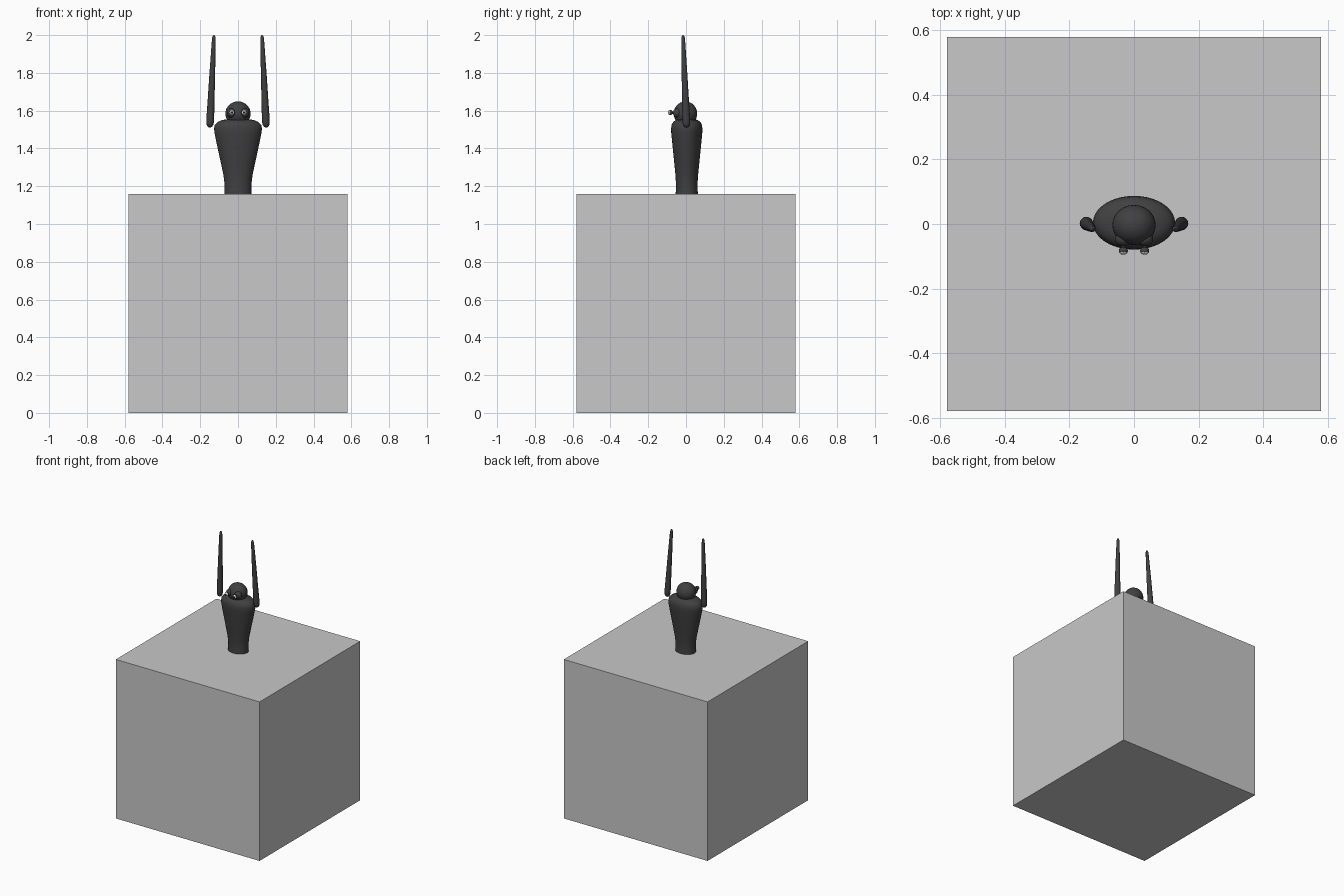
import bpy, bmesh, math
from mathutils import Vector

if "Cube" in bpy.data.objects:
    bpy.data.objects.remove(bpy.data.objects["Cube"])


def material(name, rgb):
    m = bpy.data.materials.new(name)
    m.diffuse_color = (*rgb, 1)
    m.use_nodes = True
    m.node_tree.nodes["Principled BSDF"].inputs["Base Color"].default_value = m.diffuse_color
    return m


GREY = material("light grey", (0.58, 0.58, 0.58))
DARK = material("charcoal", (0.052, 0.052, 0.053))
WHITE = material("eye white", (0.8, 0.8, 0.8))
BLACK = material("pupil black", (0.01, 0.01, 0.01))


def finish(bm, name, mats, smooth=True):
    bmesh.ops.recalc_face_normals(bm, faces=bm.faces)
    mesh = bpy.data.meshes.new(name)
    for f in bm.faces:
        f.smooth = smooth
    bm.to_mesh(mesh)
    bm.free()
    for m in mats:
        mesh.materials.append(m)
    ob = bpy.data.objects.new(name, mesh)
    bpy.context.collection.objects.link(ob)
    return ob


def loft(name, rings, mat, sides=32):
    """Skin stacked ellipses given as (x, y, z, half width, half depth)."""
    bm = bmesh.new()
    loops = []
    for x, y, z, rx, ry in rings:
        loops.append([bm.verts.new((x + rx * math.cos(t), y + ry * math.sin(t), z))
                      for t in (2 * math.pi * i / sides for i in range(sides))])
    for a, b in zip(loops, loops[1:]):
        for i in range(sides):
            j = (i + 1) % sides
            bm.faces.new((a[i], a[j], b[j], b[i]))
    bm.faces.new(loops[0][::-1])
    bm.faces.new(loops[-1])
    return finish(bm, name, [mat])


def ball(name, centre, radii, mats, rule=None):
    bm = bmesh.new()
    bmesh.ops.create_uvsphere(bm, u_segments=24, v_segments=16, radius=1)
    if rule:
        for f in bm.faces:
            f.material_index = rule(f.calc_center_median().normalized())
    for v in bm.verts:
        v.co = Vector([c + p * r for c, p, r in zip(centre, v.co, radii)])
    return finish(bm, name, mats)


# Plinth block
bm = bmesh.new()
bmesh.ops.create_cube(bm, size=1.158)
bmesh.ops.translate(bm, verts=bm.verts, vec=(0, 0, 0.579))
finish(bm, "plinth", [GREY], smooth=False)

# Torso with wide rounded shoulders
torso = [(1.158, .072, .059), (1.175, .072, .058), (1.21, .071, .057),
         (1.26, .077, .060), (1.32, .090, .066), (1.38, .103, .072),
         (1.44, .116, .078), (1.48, .124, .082), (1.505, .127, .083),
         (1.525, .123, .080), (1.54, .108, .072), (1.55, .085, .058),
         (1.556, .05, .036)]
loft("torso", [(0, .004, z, rx, ry) for z, rx, ry in torso], DARK, 40)

# Head
ball("head", (0, -.003, 1.584), (.067, .062, .065), [DARK])


def eye_colour(n):
    # Pupil at the very front, white around it, dark behind
    return 2 if n.y < -.88 else 1 if n.y < -.35 else 0


for side, label in ((-1, "right"), (1, "left")):
    # Raised arm, rounded at both ends and leaning inwards
    arm = [(0, .004), (.004, .011), (.012, .017), (.025, .020), (.05, .0205),
           (.15, .018), (.27, .0155), (.38, .0125), (.45, .0105),
           (.475, .009), (.485, .006), (.489, .002)]
    loft(label + "_arm",
         [(side * (.149 - .022 * h / .489), .003 - .019 * h / .489, 1.511 + h, r, r)
          for h, r in arm], DARK, 20)
    # Eye socket, short stalk and eyeball
    ball(label + "_eye_socket", (side * .034, -.046, 1.588), (.025, .023, .025), [DARK])
    ball(label + "_eye_stalk", (side * .033, -.071, 1.589), (.006, .014, .006), [DARK])
    ball(label + "_eyeball", (side * .033, -.083, 1.590), (.014, .012, .014),
         [DARK, WHITE, BLACK], eye_colour)

# Keep crisp rims smooth-shaded by angle
bpy.ops.object.select_all(action='DESELECT')
for ob in bpy.data.objects:
    ob.select_set(True)
bpy.context.view_layer.objects.active = bpy.data.objects["torso"]
bpy.ops.object.shade_smooth_by_angle(angle=math.radians(40))
